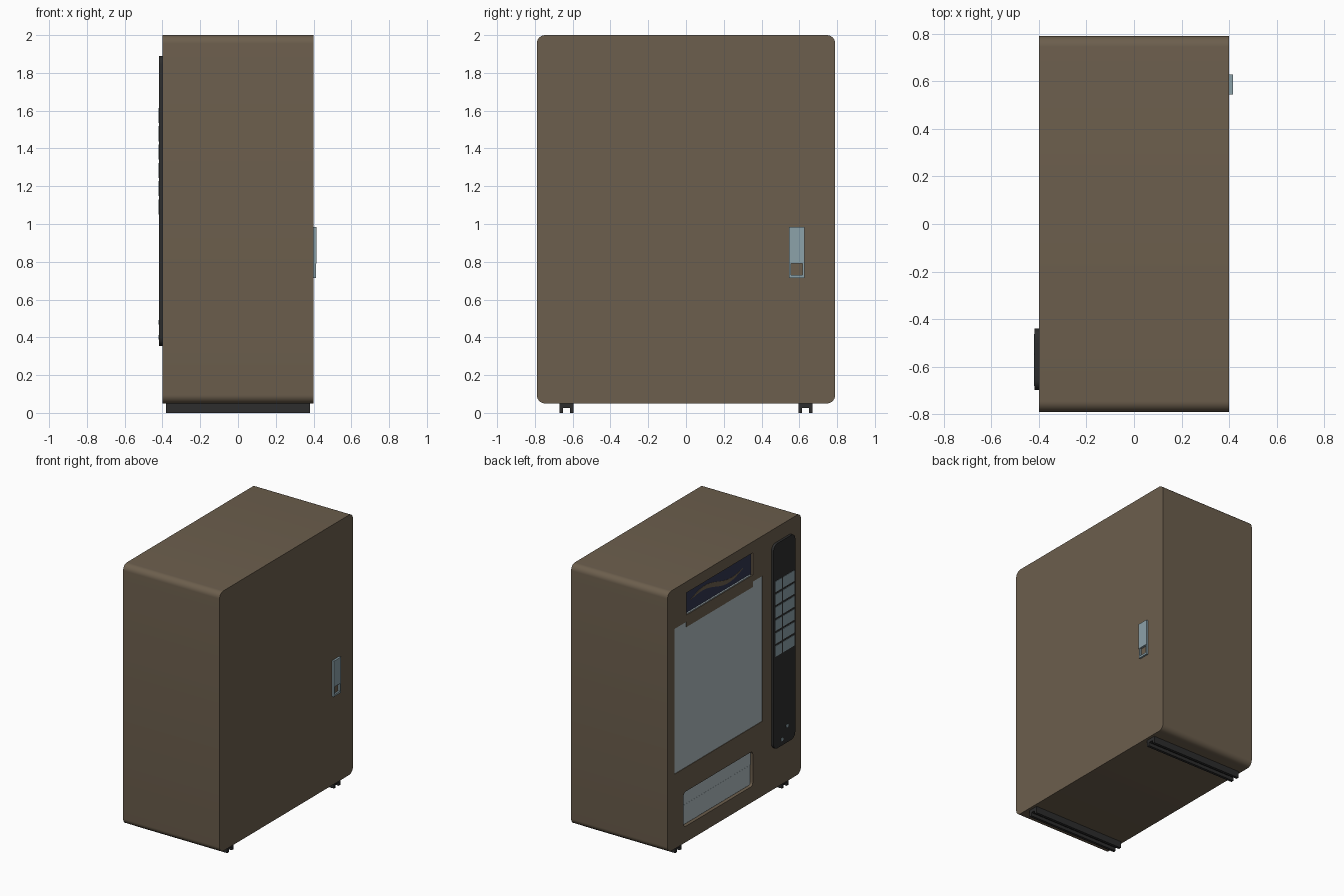
import bpy, bmesh, math

if "Cube" in bpy.data.objects:
    bpy.data.objects.remove(bpy.data.objects["Cube"])


def material(name, r, g, b):
    m = bpy.data.materials.new(name)
    m.diffuse_color = (r, g, b, 1)
    m.use_nodes = True
    m.node_tree.nodes["Principled BSDF"].inputs["Base Color"].default_value = m.diffuse_color
    return m


BROWN = material("brown_paint", 0.150, 0.113, 0.074)
BLACK = material("dark_plastic", 0.026, 0.026, 0.026)
GLASS = material("pale_glass", 0.43, 0.51, 0.54)
STEEL = material("blue_grey_metal", 0.262, 0.36, 0.40)
NAVY = material("navy_display", 0.032, 0.037, 0.080)


def rounded(y0, y1, z0, z1, r=0.0, seg=6):
    """Outline of a rounded rectangle in the YZ plane."""
    if r == 0:
        return [(y0, z0), (y1, z0), (y1, z1), (y0, z1)]
    pts = []
    for cy, cz, a0 in ((y1 - r, z0 + r, -90), (y1 - r, z1 - r, 0),
                       (y0 + r, z1 - r, 90), (y0 + r, z0 + r, 180)):
        for i in range(seg + 1):
            a = math.radians(a0 + 90 * i / seg)
            pts.append((cy + r * math.cos(a), cz + r * math.sin(a)))
    return pts


def prism(name, outline, x0, x1, mat):
    """Extrude a YZ outline along X."""
    bm = bmesh.new()
    face = bm.faces.new([bm.verts.new((x0, y, z)) for y, z in outline])
    ext = bmesh.ops.extrude_face_region(bm, geom=[face])
    verts = [v for v in ext["geom"] if isinstance(v, bmesh.types.BMVert)]
    bmesh.ops.translate(bm, verts=verts, vec=(x1 - x0, 0, 0))
    bmesh.ops.recalc_face_normals(bm, faces=bm.faces)
    me = bpy.data.meshes.new(name)
    bm.to_mesh(me)
    bm.free()
    me.materials.append(mat)
    ob = bpy.data.objects.new(name, me)
    bpy.context.collection.objects.link(ob)
    return ob


def activate(ob):
    bpy.ops.object.select_all(action='DESELECT')
    ob.select_set(True)
    bpy.context.view_layer.objects.active = ob


def smooth(ob):
    activate(ob)
    bpy.ops.object.shade_smooth_by_angle(angle=math.radians(35))


def cut(ob, outline, x0, x1):
    cutter = prism("cutter", outline, x0, x1, BROWN)
    cutter.hide_render = True
    activate(ob)
    mod = ob.modifiers.new("cut", 'BOOLEAN')
    mod.operation, mod.solver, mod.object = 'DIFFERENCE', 'EXACT', cutter
    bpy.ops.object.modifier_apply(modifier=mod.name)
    bpy.data.objects.remove(cutter, do_unlink=True)


X = -0.40  # plane of the service face

# cabinet with recesses for window, sign and tray
window = [(0.705, 0.61), (-0.335, 0.61), (-0.335, 1.70), (-0.22, 1.70),
          (-0.22, 1.66), (0.565, 1.66), (0.565, 1.70), (0.705, 1.70)]
sign = rounded(-0.22, 0.565, 1.75, 1.917)
tray = rounded(-0.22, 0.60, 0.17, 0.43, 0.025)
cabinet = prism("cabinet", rounded(-0.79, 0.79, 0.05, 2.0, 0.045, 8), -0.40, 0.40, BROWN)
cut(cabinet, window, -0.5, X + 0.012)
cut(cabinet, sign, -0.5, X + 0.025)
cut(cabinet, tray, -0.5, X + 0.035)
smooth(cabinet)

# window pane
prism("window_pane", window, X + 0.004, X + 0.012, GLASS)

# lit sign with a painted wave and a pale sill
prism("sign_panel", sign, X + 0.014, X + 0.025, NAVY)
n = 16
upper, lower = [], []
for i in range(n + 1):
    t = i / n
    y = 0.50 - 0.62 * t
    z = 1.835 + 0.03 * math.sin(t * 2 * math.pi)
    w = 0.002 + 0.016 * math.sin(math.pi * t)
    upper.append((y, z + w))
    lower.append((y, z - w))
prism("sign_wave", upper + lower[::-1], X + 0.012, X + 0.016, BROWN)
prism("sign_sill", rounded(-0.20, 0.545, 1.75, 1.757), X + 0.003, X + 0.014, GLASS)

# delivery tray flaps
prism("tray_flap_lower", rounded(-0.215, 0.595, 0.175, 0.321), X + 0.02, X + 0.034, GLASS)
prism("tray_flap_upper", rounded(-0.215, 0.595, 0.325, 0.425), X + 0.016, X + 0.034, GLASS)

# selection panel with key grid and coin fittings
P = -0.418
smooth(prism("selection_panel", rounded(-0.698, -0.44, 0.355, 1.89, 0.045), P, X + 0.002, BLACK))
for row in range(6):
    z = 1.05 + row * 0.097
    for col, (y0, y1) in enumerate(((-0.535, -0.462), (-0.682, -0.55))):
        prism(f"key_{row}_{col}", rounded(y0, y1, z, z + 0.08), P - 0.003, P + 0.002, STEEL)
for name, y, z in (("coin_slot", -0.60, 0.48), ("coin_return", -0.54, 0.40)):
    prism(name, rounded(y - 0.013, y + 0.013, z - 0.012, z + 0.012, 0.01), P - 0.003, P + 0.002, STEEL)

# door latch: solid plate above an open loop
prism("latch_plate", rounded(0.545, 0.628, 0.79, 0.985), 0.399, 0.416, STEEL)
for name, y0, y1, z0, z1 in (("left", 0.545, 0.557, 0.715, 0.79),
                             ("right", 0.616, 0.628, 0.715, 0.79),
                             ("bottom", 0.557, 0.616, 0.715, 0.73)):
    prism("latch_loop_" + name, rounded(y0, y1, z0, z1), 0.399, 0.413, STEEL)

# foot rails with a channel underneath
for name, c in (("front", -0.633), ("back", 0.633)):
    h, w = 0.038, 0.018
    prism("foot_rail_" + name,
          [(c - h, 0), (c - w, 0), (c - w, 0.025), (c + w, 0.025), (c + w, 0), (c + h, 0),
           (c + h, 0.052), (c - h, 0.052)], -0.38, 0.38, BLACK)
